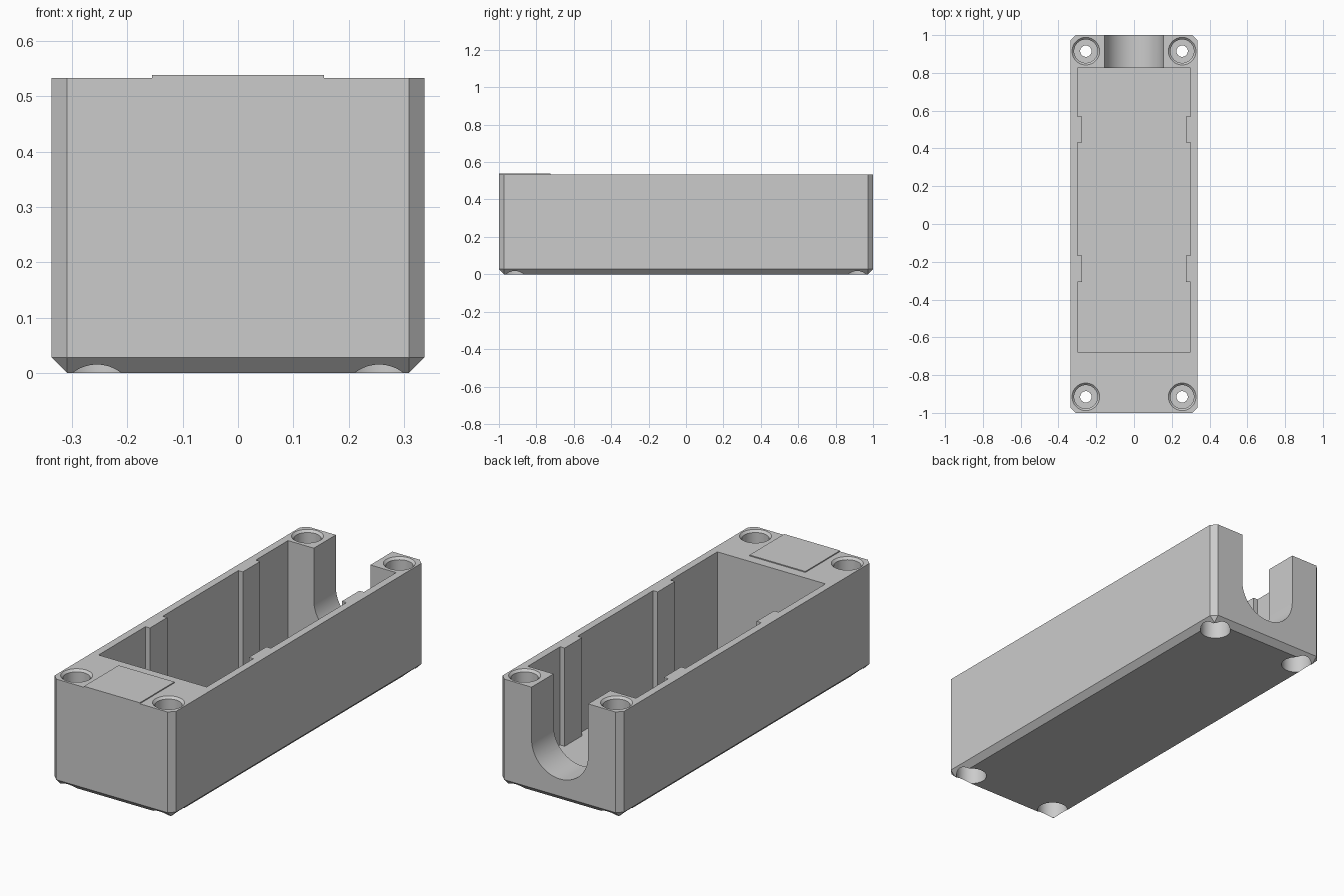
import bpy
import bmesh
from math import radians
from mathutils import Matrix, Vector

cube = bpy.data.objects.get("Cube")
if cube:
    bpy.data.objects.remove(cube, do_unlink=True)

HALF_X, HALF_Y, TOP = 0.337, 1.0, 0.533
CHAMFER = 0.028
FLOOR = 0.04

grey = bpy.data.materials.new("plain grey")
grey.use_nodes = True
grey.diffuse_color = (0.6, 0.6, 0.6, 1)
grey.node_tree.nodes["Principled BSDF"].inputs["Base Color"].default_value = grey.diffuse_color


def add_object(name, bm):
    mesh = bpy.data.meshes.new(name)
    bmesh.ops.recalc_face_normals(bm, faces=bm.faces)
    bm.to_mesh(mesh)
    bm.free()
    mesh.materials.append(grey)
    obj = bpy.data.objects.new(name, mesh)
    bpy.context.collection.objects.link(obj)
    return obj


def box_mesh(low, high):
    bm = bmesh.new()
    low, high = Vector(low), Vector(high)
    size = high - low
    bmesh.ops.create_cube(bm, size=1, matrix=Matrix.Translation((low + high) / 2)
                          @ Matrix.Diagonal((*size, 1)))
    return bm


def box(name, low, high):
    return add_object(name, box_mesh(low, high))


def cone(name, center, r_low, r_high, depth, turn=Matrix()):
    bm = bmesh.new()
    bmesh.ops.create_cone(bm, cap_ends=True, segments=64, radius1=r_low, radius2=r_high,
                          depth=depth, matrix=Matrix.Translation(center) @ turn)
    return add_object(name, bm)


def combine(target, other, operation="DIFFERENCE"):
    # apply one boolean and drop its helper
    other.hide_render = True
    mod = target.modifiers.new("cut", "BOOLEAN")
    mod.operation, mod.object, mod.solver = operation, other, "EXACT"
    bpy.context.view_layer.objects.active = target
    bpy.ops.object.modifier_apply(modifier=mod.name)
    bpy.data.objects.remove(other, do_unlink=True)


# housing block with chamfered corners and bottom rim
bm = box_mesh((-HALF_X, -HALF_Y, 0), (HALF_X, HALF_Y, TOP))
edges = [e for e in bm.edges if min(v.co.z for v in e.verts) < 0.01]
bmesh.ops.bevel(bm, geom=edges, offset=CHAMFER, segments=1, affect="EDGES")
housing = add_object("housing", bm)

# raised pad on the front end
pad = box("front_pad", (-0.155, -1, TOP - 0.03), (0.155, -0.725, TOP + 0.005))
combine(housing, pad, "UNION")

# inner cavity, with four wall ribs left standing
cavity = box("cavity_cutter", (-0.3, -0.677, FLOOR), (0.3, 0.825, 1))
for side in (-1, 1):
    for y in (-0.237, 0.5):
        rib = box("rib_shape", (side * 0.3 - 0.025, y - 0.069, -1),
                  (side * 0.3 + 0.025, y + 0.069, 2))
        combine(cavity, rib)
combine(housing, cavity)

# U-shaped cable slot through the back wall
SLOT_R, SLOT_Z = 0.157, 0.271
slot = cone("slot_cutter", (0, 0.95, SLOT_Z), SLOT_R, SLOT_R, 0.3,
            Matrix.Rotation(radians(90), 4, "X"))
slot_top = box("slot_top_cutter", (-SLOT_R, 0.8, SLOT_Z), (SLOT_R, 1.1, 1))
combine(housing, slot)
combine(housing, slot_top)

# corner screw holes: countersunk top bore, bottom bore, narrow through hole
for x in (-0.255, 0.255):
    for y in (-0.915, 0.915):
        combine(housing, cone("through_hole", (x, y, 0.3), 0.03, 0.03, 1))
        combine(housing, cone("top_bore", (x, y, TOP), 0.062, 0.062, 0.24))
        combine(housing, cone("countersink", (x, y, TOP), 0.062, 0.084, 0.022))
        combine(housing, cone("bottom_bore", (x, y, 0), 0.072, 0.072, 0.2))

# smooth the round walls, keep corners sharp
bpy.ops.object.select_all(action="DESELECT")
housing.select_set(True)
bpy.context.view_layer.objects.active = housing
bpy.ops.object.shade_smooth_by_angle(angle=radians(25))
